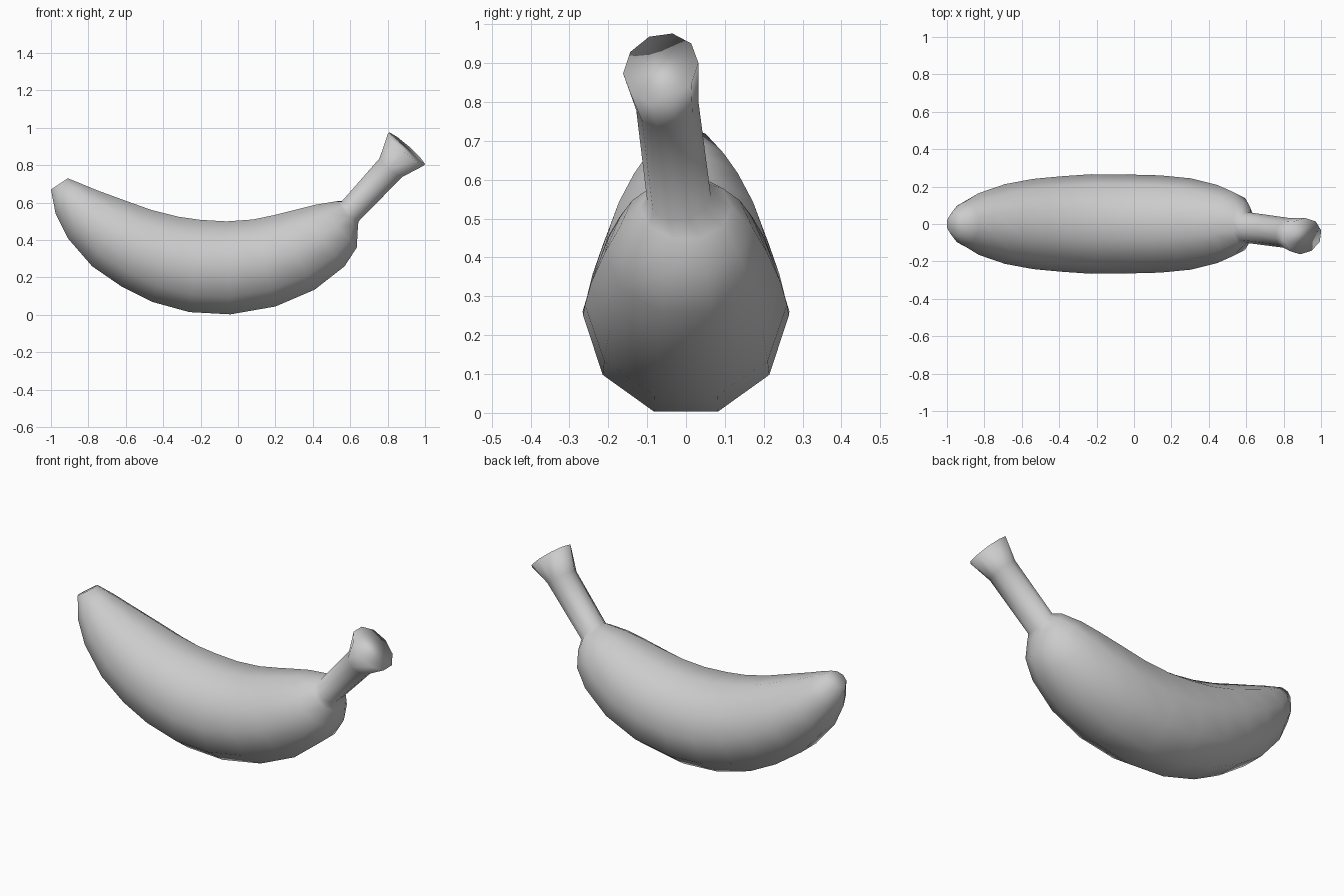
import bpy, bmesh, math
from mathutils import Vector

SIDES = 10
S72 = math.sin(math.radians(72))

# Cross-sections: top x, top z, bottom x, bottom z, half width, y offset, tilt
RINGS = [
    (-0.91, 0.73, -1.00, 0.67, 0.062, 0, 0),
    (-0.83, 0.698, -0.975, 0.54, 0.120, 0, 0),
    (-0.75, 0.665, -0.91, 0.41, 0.165, 0, 0),
    (-0.60, 0.61, -0.78, 0.26, 0.213, 0, 0),
    (-0.46, 0.56, -0.62, 0.15, 0.241, 0, 0),
    (-0.32, 0.525, -0.46, 0.07, 0.255, 0, 0),
    (-0.20, 0.508, -0.26, 0.015, 0.266, 0, 0),
    (-0.06, 0.50, -0.04, 0.003, 0.265, 0, 0),
    (0.08, 0.51, 0.20, 0.045, 0.260, 0, 0),
    (0.20, 0.535, 0.41, 0.135, 0.244, 0, 0),
    (0.32, 0.565, 0.57, 0.26, 0.209, 0, 0),
    (0.42, 0.59, 0.635, 0.36, 0.172, 0, 0),
    (0.53, 0.608, 0.64, 0.45, 0.117, 0, 0),
    # stem
    (0.555, 0.607, 0.642, 0.497, 0.082, -0.018, 0.1),
    (0.76, 0.84, 0.88, 0.74, 0.080, -0.048, 0.2),
    (0.805, 0.972, 0.997, 0.802, 0.097, -0.065, 0.2),
]


def add_ring(bm, tx, tz, bx, bz, width, y, tilt):
    centre = Vector(((tx + bx) / 2, y, (tz + bz) / 2))
    up = Vector((tx - bx, 0, tz - bz)) / (2 * S72)
    side = Vector((tilt * 0.7, 1, tilt * 0.7)) * width
    return [bm.verts.new(centre + side * math.cos(a) + up * math.sin(a))
            for a in (2 * math.pi * i / SIDES for i in range(SIDES))]


# Banana body and stem, one continuous loft
bm = bmesh.new()
rings = [add_ring(bm, *r) for r in RINGS]
for a, b in zip(rings, rings[1:]):
    for i in range(SIDES):
        j = (i + 1) % SIDES
        bm.faces.new((a[i], a[j], b[j], b[i]))
bm.faces.new(rings[0])
bm.faces.new(rings[-1])
bmesh.ops.recalc_face_normals(bm, faces=bm.faces)
for f in bm.faces:
    f.smooth = True

mesh = bpy.data.meshes.new("banana")
bm.to_mesh(mesh)
bm.free()
bpy.context.collection.objects.link(bpy.data.objects.new("banana", mesh))
